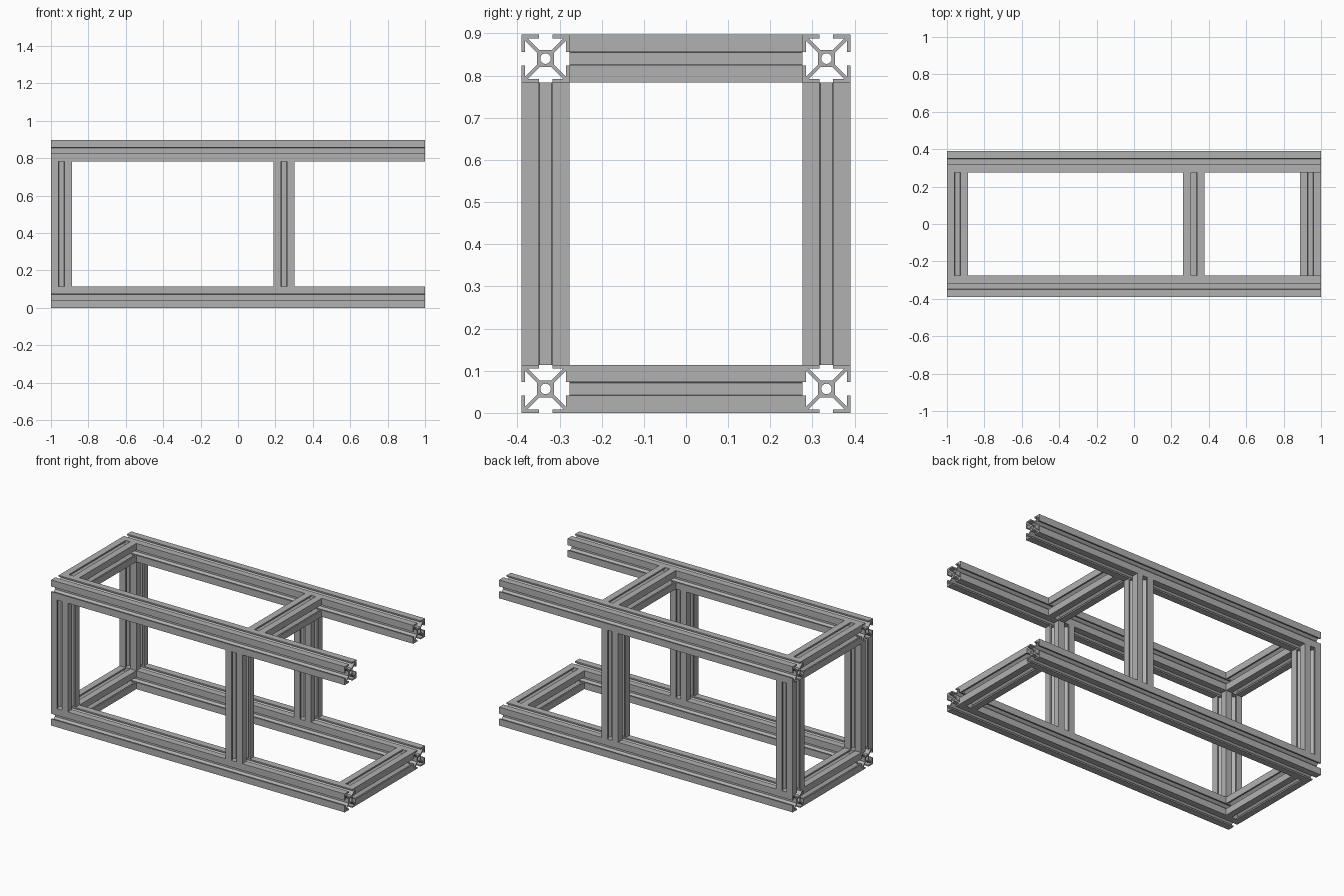
import bpy, bmesh
from math import pi, cos, sin
from mathutils import Matrix, Vector

cube = bpy.data.objects.get("Cube")
if cube:
    bpy.data.objects.remove(cube, do_unlink=True)

# Brushed aluminium
metal = bpy.data.materials.new("aluminium_grey")
metal.use_nodes = True
grey = (0.44, 0.44, 0.44, 1)
metal.diffuse_color = grey
metal.node_tree.nodes["Principled BSDF"].inputs["Base Color"].default_value = grey

# Slotted bar cross-section
W = 0.1136        # bar width
H = W / 2
SLOT = 0.016      # half of the slot opening
LIP = 0.0085      # lip thickness
CORE = 0.020      # half of the central block
WEB = 0.006       # diagonal web offset
BORE = 0.0125     # centre hole radius
HOLE_SIDES = 24


def outline():
    """One corner arm of the section, turned four times."""
    inner = H - LIP
    side = [(CORE, CORE - WEB), (inner, inner - WEB), (inner, SLOT), (H, SLOT)]
    arm = side + [(H, H)] + [(y, x) for x, y in reversed(side)]
    points = []
    for k in range(4):
        turn = Matrix.Rotation(k * pi / 2, 3, 'Z')
        points += [turn @ Vector((x, y, 0)) for x, y in arm]
    return points


def bar(name, axis, centre, length):
    """Extrude the section along an axis, centred on a point."""
    bm = bmesh.new()
    bore = [Vector((BORE * cos(2 * pi * i / HOLE_SIDES),
                    BORE * sin(2 * pi * i / HOLE_SIDES), 0)) for i in range(HOLE_SIDES)]
    for loop in (outline(), bore):
        verts = [bm.verts.new(p) for p in loop]
        for a, b in zip(verts, verts[1:] + verts[:1]):
            bm.edges.new((a, b))
    bmesh.ops.triangle_fill(bm, edges=bm.edges[:], use_beauty=True)
    result = bmesh.ops.extrude_face_region(bm, geom=bm.faces[:], use_keep_orig=True)
    top = [v for v in result["geom"] if isinstance(v, bmesh.types.BMVert)]
    bmesh.ops.translate(bm, verts=top, vec=(0, 0, length))
    bmesh.ops.translate(bm, verts=bm.verts[:], vec=(0, 0, -length / 2))
    turn = {'X': Matrix.Rotation(pi / 2, 3, 'Y'),
            'Y': Matrix.Rotation(pi / 2, 3, 'X'),
            'Z': Matrix.Identity(3)}[axis]
    bmesh.ops.transform(bm, matrix=turn.to_4x4(), verts=bm.verts[:])
    bmesh.ops.recalc_face_normals(bm, faces=bm.faces[:])
    mesh = bpy.data.meshes.new(name)
    bm.to_mesh(mesh)
    bm.free()
    mesh.materials.append(metal)
    obj = bpy.data.objects.new(name, mesh)
    obj.location = centre
    bpy.context.collection.objects.link(obj)
    return obj


HEIGHT, DEPTH = 0.897, 0.78
END = 1 - H
RAIL_Y = DEPTH / 2 - H
LOW, HIGH = H, HEIGHT - H

for side, y in (("front", -RAIL_Y), ("back", RAIL_Y)):
    # Long rails
    bar("lower_rail_" + side, 'X', (0, y, LOW), 2)
    bar("upper_rail_" + side, 'X', (0, y, HIGH), 2)
    # Posts between the rails
    for place, x in (("end", -END), ("middle", 0.246)):
        bar(place + "_post_" + side, 'Z', (x, y, HEIGHT / 2), HEIGHT - 2 * W)

# Cross members between front and back rails
for name, x, z in (("lower_cross_right", -END, LOW), ("lower_cross_left", END, LOW),
                   ("upper_cross_right", -END, HIGH), ("upper_cross_middle", 0.32, HIGH)):
    bar(name, 'Y', (x, 0, z), DEPTH - 2 * W)
